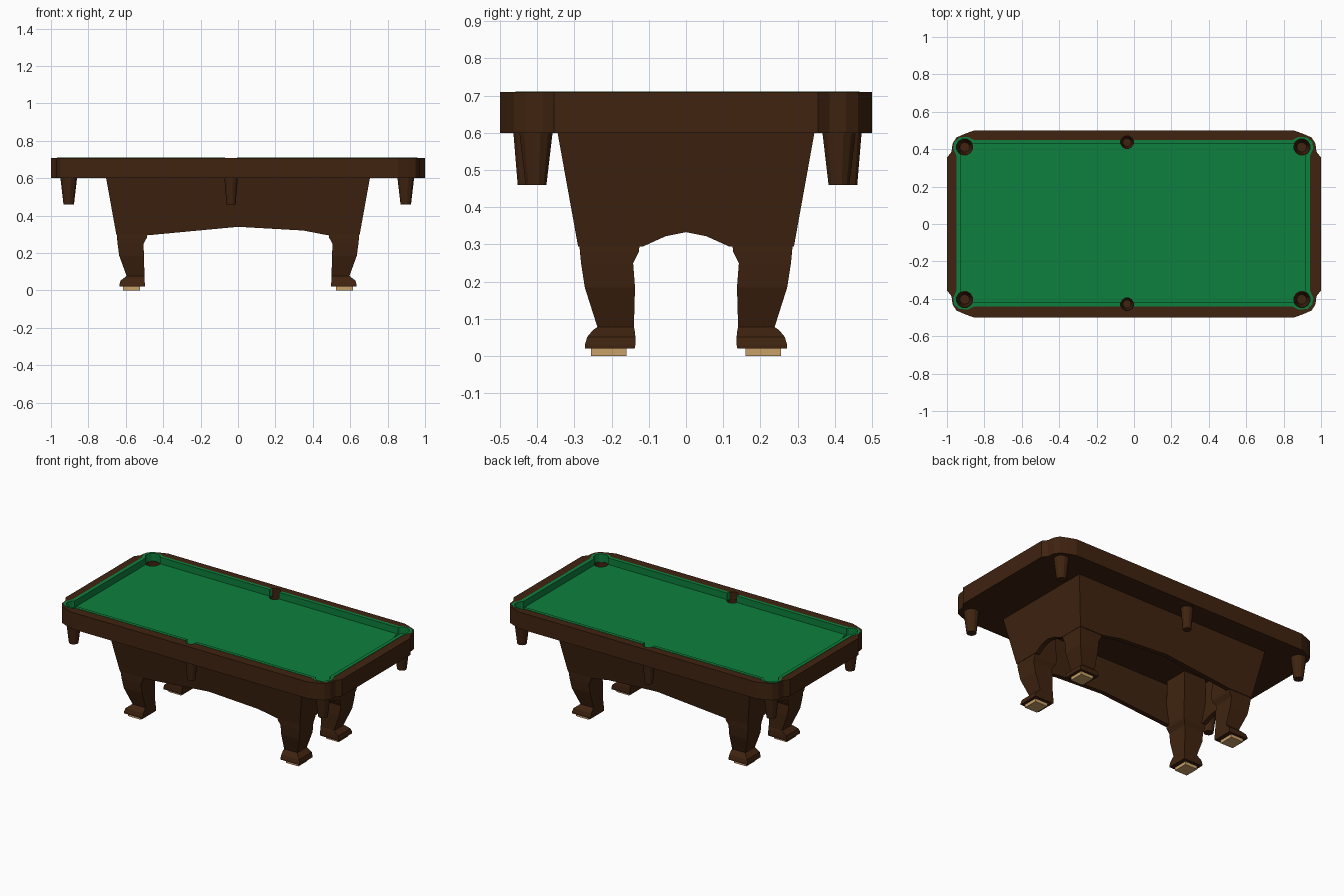
import bpy, bmesh
from math import cos, sin, tau

cube = bpy.data.objects.get("Cube")
if cube:
    bpy.data.objects.remove(cube, do_unlink=True)


def material(name, rgb):
    m = bpy.data.materials.new(name)
    m.use_nodes = True
    m.diffuse_color = (*rgb, 1)
    bsdf = m.node_tree.nodes["Principled BSDF"]
    bsdf.inputs["Base Color"].default_value = (*rgb, 1)
    bsdf.inputs["Roughness"].default_value = 0.6
    return m


WOOD = material("dark brown wood", (0.05, 0.017, 0.005))
CLOTH = material("green cloth", (0.004, 0.216, 0.048))
PAD = material("tan foot pad", (0.58, 0.35, 0.14))


def loft(name, rings, mat):
    """Skin closed rings of equal length and cap both ends."""
    bm = bmesh.new()
    loops = [[bm.verts.new(p) for p in ring] for ring in rings]
    n = len(loops[0])
    for a, b in zip(loops, loops[1:]):
        for i in range(n):
            j = (i + 1) % n
            bm.faces.new((a[i], a[j], b[j], b[i]))
    bm.faces.new(loops[0])
    bm.faces.new(loops[-1])
    bmesh.ops.recalc_face_normals(bm, faces=bm.faces)
    me = bpy.data.meshes.new(name)
    bm.to_mesh(me)
    bm.free()
    ob = bpy.data.objects.new(name, me)
    bpy.context.collection.objects.link(ob)
    if mat:
        me.materials.append(mat)
    return ob


def prism(name, outline, z0, z1, mat):
    return loft(name, [[(x, y, z) for x, y in outline] for z in (z0, z1)], mat)


def circle(x, y, r, n=12):
    return [(x + r * cos(tau * (i + .5) / n), y + r * sin(tau * (i + .5) / n)) for i in range(n)]


def four_way(quarter, dx=0, dy=0):
    """Mirror a quarter outline into a full closed outline."""
    half = quarter + [(-x, y) for x, y in reversed(quarter)]
    full = half + [(x, -y) for x, y in reversed(half)]
    return [(x + dx, y + dy) for x, y in full]


def cut(target, cutter):
    mod = target.modifiers.new("cut", "BOOLEAN")
    mod.operation = "DIFFERENCE"
    mod.solver = "EXACT"
    mod.object = cutter
    cutter.hide_render = True
    cutter.hide_set(True)


# Table top: wooden rails, cloth bed and cushions
SHIFT_X, SHIFT_Y = -.004, .004
rail_line = four_way([(1, .355), (.976, .385), (.97, .43), (.95, .462), (.905, .482), (.855, .5)])
cloth_line = four_way([(.945, .36), (.963, .40), (.957, .435), (.93, .458), (.885, .462), (.85, .445)],
                      SHIFT_X, SHIFT_Y)
nose_line = four_way([(.922, .424)], SHIFT_X, SHIFT_Y)

rail = prism("rail_frame", rail_line, .60, .709, WOOD)
cut(rail, prism("bed_recess_cutter", cloth_line, .655, .75, None))
bed = prism("cloth_bed", cloth_line, .65, .668, CLOTH)
cushions = prism("cushions", cloth_line, .66, .711, CLOTH)
cut(cushions, prism("playfield_cutter", nose_line, .64, .75, None))

# Pockets: hole through the top and a tapered hollow cup below
pockets = [("corner", sx * .901 + SHIFT_X, sy * .407 + SHIFT_Y, .046, .029) for sx in (-1, 1) for sy in (-1, 1)]
pockets += [("side", -.037, sy * .432 + SHIFT_Y, .037, .025) for sy in (-1, 1)]
for i, (kind, x, y, r, foot) in enumerate(pockets):
    hole = prism(f"pocket_cutter_{i}", circle(x, y, r - .001), .55, .8, None)
    for part in (rail, bed, cushions):
        cut(part, hole)
    profile = [(foot, .46), (r, .60), (r, .66), (r - .004, .66), (r - .004, .60), (foot - .003, .468)]
    loft(f"{kind}_pocket_cup_{i}",
         [[(px, py, z) for px, py in circle(x, y, rad)] for rad, z in profile], WOOD)

# Cabinet: four sloping apron boards with arched lower edges
long_board = [(-.705, .60), (-.65, .295), (-.48, .295), (0, .34), (.35, .32), (.48, .295), (.65, .295), (.705, .60)]
end_board = [(-.345, .60), (-.29, .295), (-.115, .295), (-.055, .322), (0, .333),
             (.055, .322), (.115, .295), (.29, .295), (.345, .60)]


def lean(base, z):
    return base + .055 * (z - .295) / .305


for s, side in ((-1, "front"), (1, "back")):
    loft(f"{side}_apron", [[(u, s * (lean(.29, z) - t), z) for u, z in long_board] for t in (0, .03)], WOOD)
for s, side in ((-1, "right"), (1, "left")):
    loft(f"{side}_apron", [[(s * (lean(.65, z) - t), u, z) for u, z in end_board] for t in (0, .03)], WOOD)

# Legs: height, outer x, inner x, outer y, inner y
leg_sections = [(.60, .648, .49, .285, .125), (.295, .648, .485, .286, .125), (.28, .647, .488, .285, .127),
                (.25, .644, .505, .282, .142), (.185, .635, .503, .272, .137), (.078, .596, .50, .238, .14),
                (.07, .605, .50, .25, .138), (.052, .628, .499, .265, .136), (.03, .634, .498, .272, .136),
                (.02, .634, .498, .272, .138)]
for sx, lr in ((-1, "right"), (1, "left")):
    for sy, fb in ((-1, "front"), (1, "back")):
        def ring(z, xo, xi, yo, yi):
            return [(sx * x, sy * y, z) for x, y in ((xo, yo), (xi, yo), (xi, yi), (xo, yi))]
        loft(f"{fb}_{lr}_leg", [ring(*sec) for sec in leg_sections], WOOD)
        loft(f"{fb}_{lr}_foot_pad", [ring(z, .615, .525, .255, .16) for z in (0, .021)], PAD)
